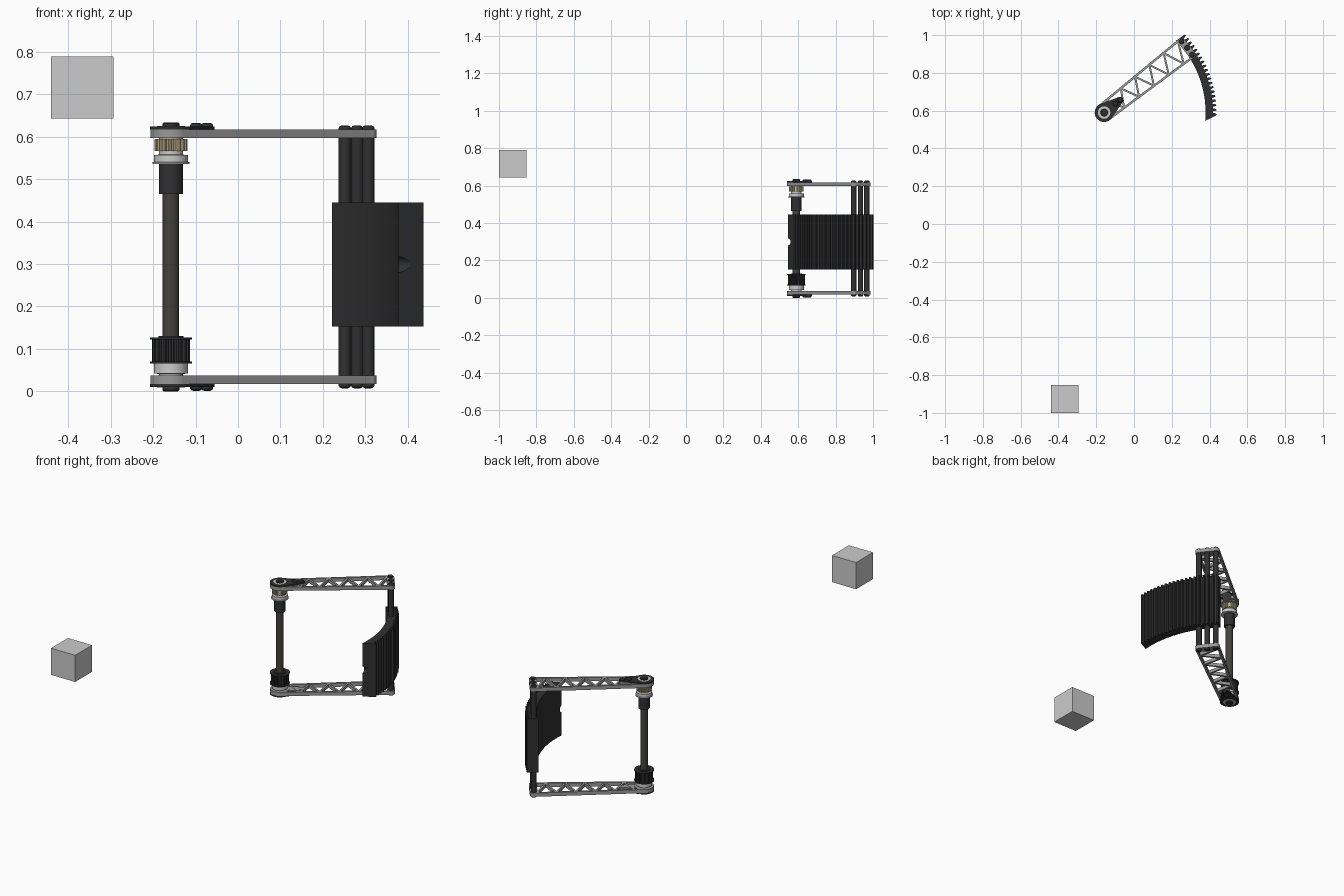
import bpy, bmesh, math
from mathutils import geometry, Vector

if "Cube" in bpy.data.objects:
    bpy.data.objects.remove(bpy.data.objects["Cube"])

AXIS, ANGLE, TOP = (-0.158, 0.59), math.radians(38), 0.634


def material(name, v):
    m = bpy.data.materials.new(name)
    m.diffuse_color = (*v, 1)
    m.use_nodes = True
    m.node_tree.nodes["Principled BSDF"].inputs["Base Color"].default_value = m.diffuse_color
    return m


DARK = material("dark", (0.03, 0.03, 0.03))
SHAFT = material("shaft_dark", (0.055, 0.053, 0.045))
ALLOY = material("alloy", (0.32, 0.32, 0.32))
LIGHT = material("light", (0.6, 0.6, 0.6))
CREAM = material("cream", (0.55, 0.48, 0.28))


def circle(c, r, n=32):
    return [(c[0] + r * math.cos(2 * math.pi * i / n), c[1] + r * math.sin(2 * math.pi * i / n)) for i in range(n)]


def capsule(a, ra, b, rb):
    pts = [Vector(p) for p in circle(a, ra) + circle(b, rb)]
    return [pts[i] for i in geometry.convex_hull_2d(pts)]


def bar(a, b, w):
    a, b = Vector(a), Vector(b)
    n = Vector((a.y - b.y, b.x - a.x)).normalized() * w / 2
    return [a + n, a - n, b - n, b + n]


def gear(r0, r1, teeth):
    pts = []
    for i in range(teeth):
        for f, r in ((0, r0), (0.35, r0), (0.5, r1), (0.85, r1)):
            a = 2 * math.pi * (i + f) / teeth
            pts.append((r * math.cos(a), r * math.sin(a)))
    return pts


def finish(name, bm, mat):
    # Parts are drawn with the shaft at the origin and the arm along x, then turned
    bmesh.ops.recalc_face_normals(bm, faces=bm.faces)
    me = bpy.data.meshes.new(name)
    bm.to_mesh(me)
    bm.free()
    ob = bpy.data.objects.new(name, me)
    bpy.context.collection.objects.link(ob)
    ob.location, ob.rotation_euler.z = (*AXIS, 0), ANGLE
    if mat:
        me.materials.append(mat)
    bpy.ops.object.select_all(action='DESELECT')
    ob.select_set(True)
    bpy.context.view_layer.objects.active = ob
    bpy.ops.object.shade_smooth_by_angle(angle=math.radians(30))
    return ob


def prisms(name, items, mat, flip=False):
    bm = bmesh.new()
    for pts, z0, z1 in items:
        if flip:
            z0, z1 = TOP - z1, TOP - z0
        lo = [bm.verts.new((p[0], p[1], z0)) for p in pts]
        hi = [bm.verts.new((p[0], p[1], z1)) for p in pts]
        bm.faces.new(lo)
        bm.faces.new(hi)
        for i in range(len(pts)):
            j = (i + 1) % len(pts)
            bm.faces.new((lo[i], lo[j], hi[j], hi[i]))
    return finish(name, bm, mat)


def lathe(name, profile, mat, c=(0, 0), n=32, flip=False):
    bm = bmesh.new()
    rings = [[bm.verts.new((x, y, TOP - z if flip else z)) for x, y in circle(c, r, n)] for r, z in profile]
    bm.faces.new(rings[0])
    bm.faces.new(rings[-1])
    for a, b in zip(rings, rings[1:]):
        for i in range(n):
            j = (i + 1) % n
            bm.faces.new((a[i], a[j], b[j], b[i]))
    return finish(name, bm, mat)


# Three tubes lie on an arc around the shaft
TUBES = [(0.557 * math.cos(a), 0.557 * math.sin(a)) for a in (-0.081, 0, 0.081)]
for i, c in enumerate(TUBES):
    lathe(f"tube_{i}", [(0.0145, 0.03), (0.0145, 0.604)], DARK, c, 24)

# Truss arms, bearing holders and bolts, top and bottom
for side, flip in (("upper", False), ("lower", True)):
    z0, z1 = 0.597, 0.617
    items = [(circle((0, 0), 0.049), z0, z1),
             (capsule(TUBES[0], 0.0195, TUBES[2], 0.0195), z0, z1),
             (capsule((0.06, 0), 0.024, (0.107, 0), 0.015), z0 + 0.002, z1)]
    for s in (-1, 1):
        items.append((bar((0, 0.043 * s), (0.555, 0.058 * s), 0.012), z0, z1))
    n, x0, x1 = 10, 0.05, 0.54
    zig = [(x0 + (x1 - x0) * i / n, (0.043 + 0.014 * i / n) * (-1) ** i) for i in range(n + 1)]
    for a, b in zip(zig, zig[1:]):
        items.append((bar(a, b, 0.01), z0 + 0.001, z1 - 0.001))
    prisms(f"{side}_truss_arm", items, ALLOY, flip)
    prisms(f"{side}_bearing_holder", [(capsule((0, 0), 0.05, (0.108, 0), 0.017), 0.617, 0.624)], DARK, flip)
    lathe(f"{side}_bearing", [(0.033, 0.618), (0.033, 0.6255)], LIGHT, flip=flip)
    lathe(f"{side}_shaft_cap", [(0.02, 0.62), (0.02, 0.631), (0.017, 0.634)], DARK, flip=flip)
    for i, x in enumerate((0.075, 0.108)):
        lathe(f"{side}_holder_bolt_{i}", [(0.0145, 0.622), (0.0145, 0.627), (0.012, 0.631), (0.007, 0.633)],
              DARK, (x, 0), 16, flip)
    for i, c in enumerate(TUBES):
        lathe(f"{side}_tube_bolt_{i}", [(0.0145, 0.616), (0.0145, 0.621), (0.012, 0.625), (0.007, 0.627)],
              DARK, c, 16, flip)

# Shaft with collar, flanges, gear and belt pulley
lathe("shaft", [(0.0195, 0.02), (0.0195, 0.614)], SHAFT)
lathe("shaft_collar", [(0.028, 0.465), (0.028, 0.54)], DARK)
lathe("upper_flange", [(0.044, 0.536), (0.044, 0.54), (0.04, 0.541), (0.04, 0.557), (0.028, 0.558), (0.028, 0.568)], LIGHT)
prisms("cream_gear", [(gear(0.033, 0.039, 20), 0.567, 0.595), (circle((0, 0), 0.028), 0.56, 0.599)], CREAM)
prisms("belt_pulley", [(gear(0.039, 0.045, 20), 0.068, 0.124), (circle((0, 0), 0.05), 0.122, 0.127),
                       (circle((0, 0), 0.05), 0.065, 0.07), (circle((0, 0), 0.03), 0.126, 0.131)], DARK)
lathe("lower_flange", [(0.028, 0.034), (0.028, 0.041), (0.04, 0.042), (0.04, 0.066)], LIGHT)

# Curved panel, smooth inside and ribbed outside
rad = lambda d: math.radians(d) - ANGLE
polar = lambda r, d: (r * math.cos(rad(d)), r * math.sin(rad(d)))
profile = [polar(0.537, 45 - 49.8 * i / 40) for i in range(41)]
ribs, a0, a1 = 20, -1.3, 44.1
step = (a1 - a0) / (ribs - 0.65)
for i in range(ribs):
    a = a0 + i * step
    profile += [polar(0.595, a), polar(0.593, a + step * 0.35)]
    if i < ribs - 1:
        profile += [polar(0.576, a + step * 0.5), polar(0.576, a + step * 0.85)]
panel = prisms("ribbed_panel", [(profile, 0.1525, 0.4455)], DARK)

# Half-round notch in the panel's free edge
bpy.ops.mesh.primitive_cylinder_add(vertices=32, radius=0.02, depth=0.2, location=(0.4, 0.54, 0.299),
                                    rotation=(0, math.pi / 2, 0))
cutter = bpy.context.object
cutter.name = "notch_cutter"
cutter.hide_render = True
mod = panel.modifiers.new("notch", 'BOOLEAN')
mod.operation, mod.object, mod.solver = 'DIFFERENCE', cutter, 'EXACT'
bpy.context.view_layer.objects.active = panel
bpy.ops.object.modifier_apply(modifier="notch")
bpy.data.objects.remove(cutter)

# Loose cube
bpy.ops.mesh.primitive_cube_add(size=0.147, location=(-0.367, -0.9265, 0.7165))
bpy.context.object.name = "loose_cube"
